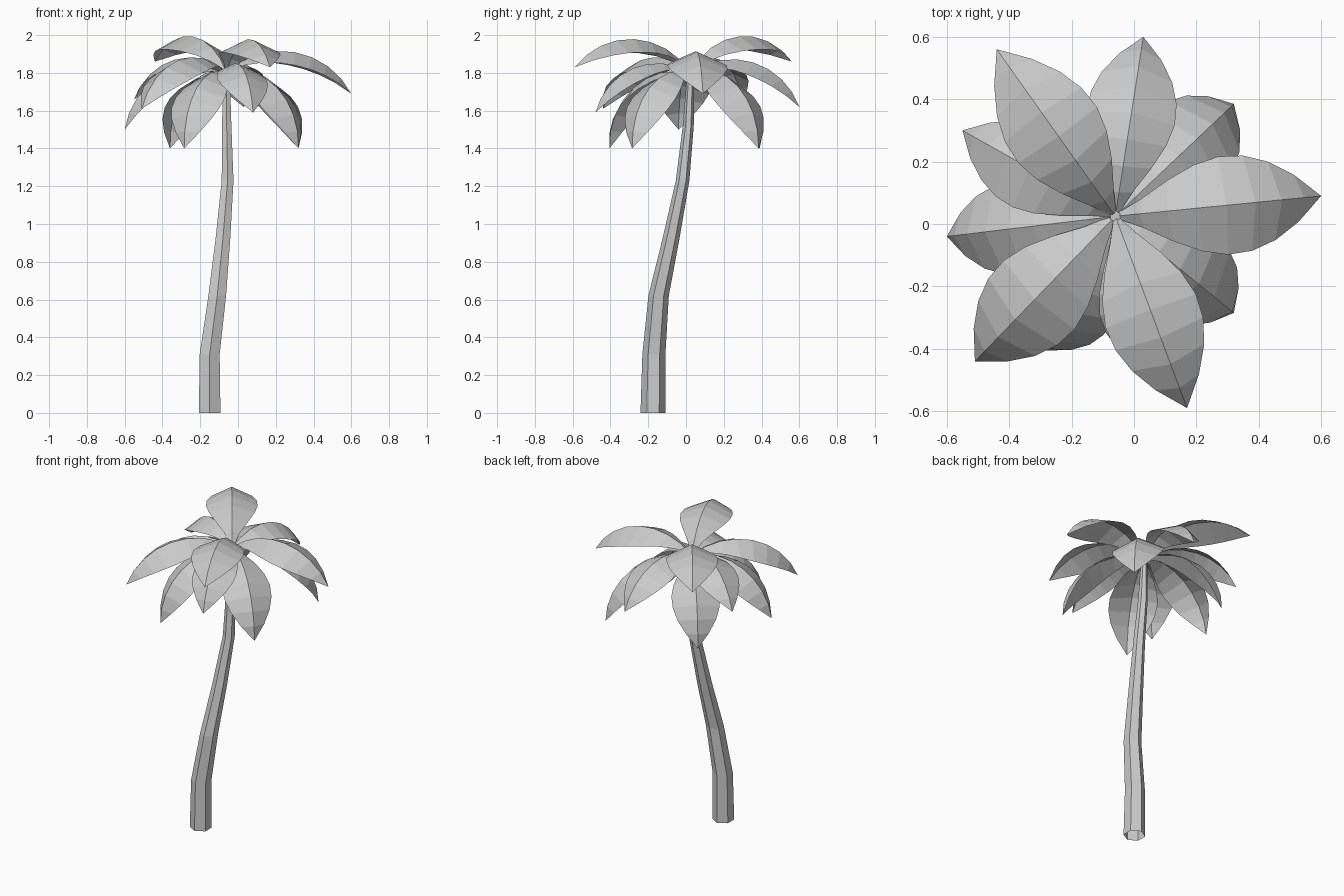
import bpy, bmesh, math
from mathutils import Vector

if "Cube" in bpy.data.objects:
    bpy.data.objects.remove(bpy.data.objects["Cube"])


def make_object(name, bm):
    bmesh.ops.recalc_face_normals(bm, faces=bm.faces)
    mesh = bpy.data.meshes.new(name)
    bm.to_mesh(mesh)
    bm.free()
    ob = bpy.data.objects.new(name, mesh)
    bpy.context.collection.objects.link(ob)
    return ob


# Trunk: tapered, bent six-sided tube (x, y, z, radius)
path = [(-.15, -.175, 0, .066), (-.15, -.17, .31, .061), (-.11, -.145, .62, .054),
        (-.08, -.08, .92, .045), (-.055, -.018, 1.23, .036),
        (-.06, .012, 1.52, .029), (-.06, .025, 1.81, .018)]
bm = bmesh.new()
rings = []
for x, y, z, r in path:
    angles = [math.radians(90 + 60 * i) for i in range(6)]
    rings.append([bm.verts.new((x + r * math.cos(a), y + r * math.sin(a), z)) for a in angles])
for lo, hi in zip(rings, rings[1:]):
    for i in range(6):
        j = (i + 1) % 6
        bm.faces.new((lo[i], lo[j], hi[j], hi[i]))
bm.faces.new(rings[-1])
make_object("trunk", bm)

# Fronds: folded leaf blades following a circular arc from crown to tip
CROWN = Vector((-.06, .025, 1.8))
UP = Vector((0, 0, 1))
WIDTHS = [.04, .3, .63, .88, 1, .97, .8, .48, 0]
HALF_BEND = math.radians(53)


def frond(name, tip):
    chord = Vector(tip) - CROWN
    length = chord.length
    along = chord.normalized()
    side = along.cross(UP).normalized()
    lift = side.cross(along)
    radius = length / (2 * math.sin(HALF_BEND))
    bm = bmesh.new()
    rows = []
    n = len(WIDTHS) - 1
    for i, w in enumerate(WIDTHS):
        a = HALF_BEND * (2 * i / n - 1)
        p = (CROWN + along * (length / 2 + radius * math.sin(a))
             + lift * radius * (math.cos(a) - math.cos(HALF_BEND)))
        normal = along * math.sin(a) + lift * math.cos(a)
        half = .235 * length * w
        mid = bm.verts.new(p)
        if w == 0:
            rows.append((mid, mid, mid))
        else:
            drop = p - normal * half * .45
            rows.append((bm.verts.new(drop - side * half), mid, bm.verts.new(drop + side * half)))
    for r, s in zip(rows, rows[1:]):
        for k in (0, 1):
            quad = list(dict.fromkeys((r[k], r[k + 1], s[k + 1], s[k])))
            bm.faces.new(quad)
    make_object(name, bm)


tips = [(.60, .09, 1.69), (.17, -.59, 1.83), (-.51, -.44, 1.61), (-.44, .56, 1.86),
        (.03, .60, 1.62), (-.55, .30, 1.66), (.08, -.48, 1.59), (-.60, -.04, 1.50),
        (.32, .385, 1.40), (.32, -.285, 1.40), (-.285, -.405, 1.40), (-.36, .39, 1.40)]
for i, tip in enumerate(tips):
    frond(f"frond_{i + 1}", tip)
